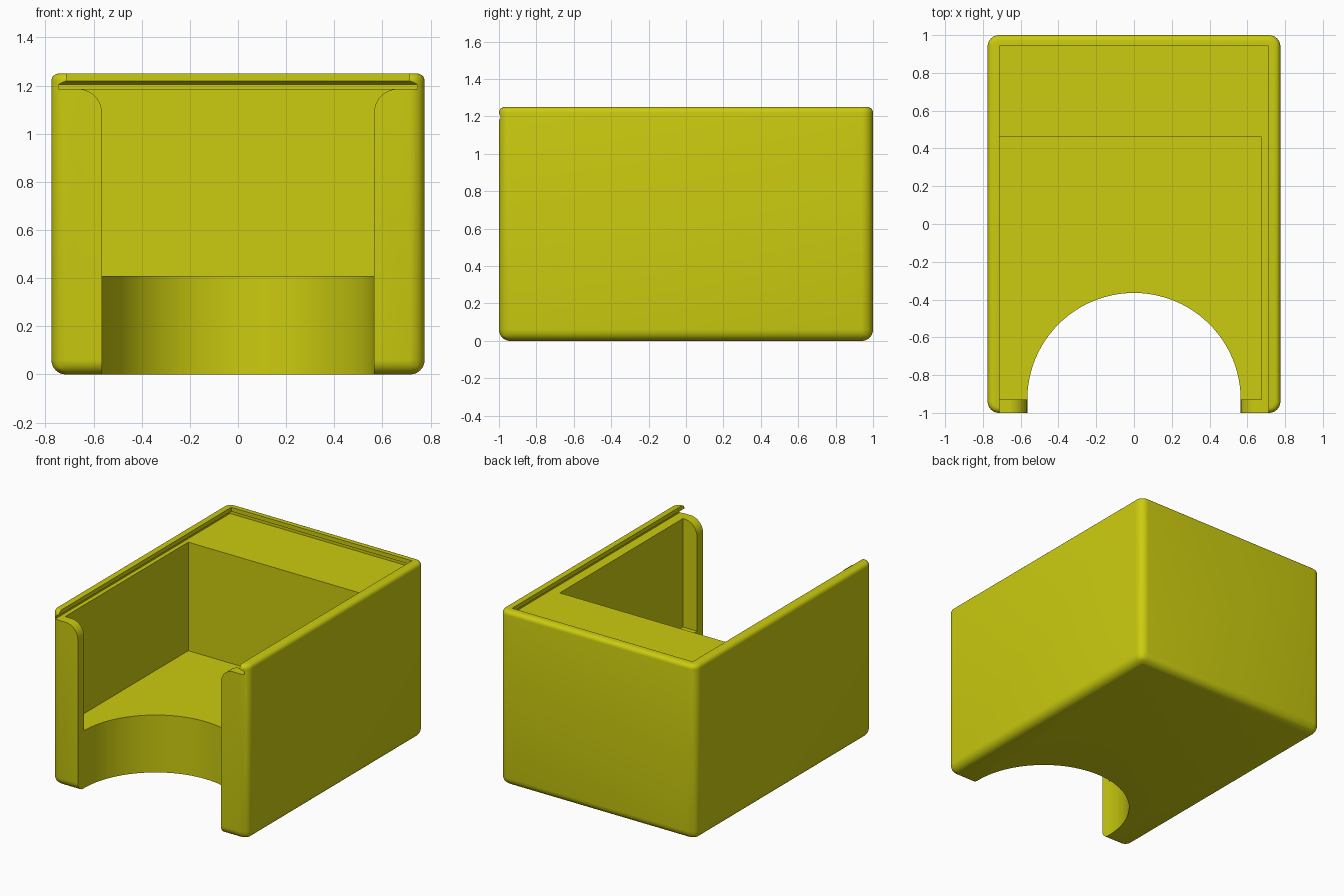
import bpy, bmesh, math

if "Cube" in bpy.data.objects:
    bpy.data.objects.remove(bpy.data.objects["Cube"])

yellow = bpy.data.materials.new("olive_yellow")
yellow.diffuse_color = (0.60, 0.60, 0.005, 1)
yellow.use_nodes = True
yellow.node_tree.nodes["Principled BSDF"].inputs["Base Color"].default_value = yellow.diffuse_color


def make_object(name, bm, cutter=True):
    bmesh.ops.recalc_face_normals(bm, faces=bm.faces)
    mesh = bpy.data.meshes.new(name)
    bm.to_mesh(mesh)
    bm.free()
    obj = bpy.data.objects.new(name, mesh)
    bpy.context.collection.objects.link(obj)
    mesh.materials.append(yellow)
    obj.hide_render = cutter
    return obj


def loft(rings):
    """Closed solid through rings of equal point count."""
    bm = bmesh.new()
    rows = [[bm.verts.new(p) for p in ring] for ring in rings]
    n = len(rows[0])
    bm.faces.new(rows[0])
    bm.faces.new(rows[-1])
    for a, b in zip(rows, rows[1:]):
        for i in range(n):
            j = (i + 1) % n
            bm.faces.new((a[i], a[j], b[j], b[i]))
    return bm


def rect(x0, x1, y0, y1, z):
    return [(x0, y0, z), (x1, y0, z), (x1, y1, z), (x0, y1, z)]


# Outer body: large rounding on sides and bottom, smaller around the top
W, H, R = 0.775, 1.25, 0.06
bm = loft([rect(-W, W, -1, 1, 0), rect(-W, W, -1, 1, H)])
edges = [e for e in bm.edges if min(v.co.z for v in e.verts) < 0.01]
bmesh.ops.bevel(bm, geom=edges, offset=R, segments=8, profile=0.5, affect='EDGES')
edges = [e for e in bm.edges if all(v.co.z > H - 1e-4 for v in e.verts)]
bmesh.ops.bevel(bm, geom=edges, offset=0.03, segments=5, profile=0.5, affect='EDGES')
body = make_object("box_body", bm, cutter=False)

# Storage cavity
cavity = make_object("cavity_cutter", loft(
    [rect(-0.715, 0.675, -0.93, 0.46, z) for z in (0.41, 1.21)]))

# Dovetail groove for a sliding lid, open at the front
groove = make_object("lid_groove_cutter", loft(
    [rect(-w, w, -1.2, w + 0.23, z) for w, z in
     ((0.745, 1.185), (0.745, 1.205), (0.713, 1.22), (0.713, 1.35))]))

# Round thumb cut-out in the floor
circle = [(0.565 * math.cos(t), -0.93 + 0.565 * math.sin(t))
          for t in (math.tau * i / 96 for i in range(96))]
thumb = make_object("thumb_cutter", loft(
    [[(x, y, z) for x, y in circle] for z in (-0.1, 0.8)]))

# Front opening, flaring outwards at the top of both posts
arc = [(0.665 - 0.1 * math.cos(t), 1.086 + 0.1 * math.sin(t))
       for t in (math.pi / 2 * i / 10 for i in range(11))]
right = [(0.565, -0.1)] + arc + [(0.665, 1.21)]
outline = right + [(-x, z) for x, z in reversed(right)]
opening = make_object("front_opening_cutter", loft(
    [[(x, y, z) for x, z in outline] for y in (-1.2, -0.928)]))

# Apply the cuts
bpy.context.view_layer.objects.active = body
body.select_set(True)
for cutter in (cavity, groove, thumb, opening):
    mod = body.modifiers.new(cutter.name, 'BOOLEAN')
    mod.operation = 'DIFFERENCE'
    mod.solver = 'EXACT'
    mod.object = cutter
    bpy.ops.object.modifier_apply(modifier=mod.name)
    bpy.data.objects.remove(cutter)
bpy.ops.object.shade_smooth_by_angle(angle=math.radians(30))
